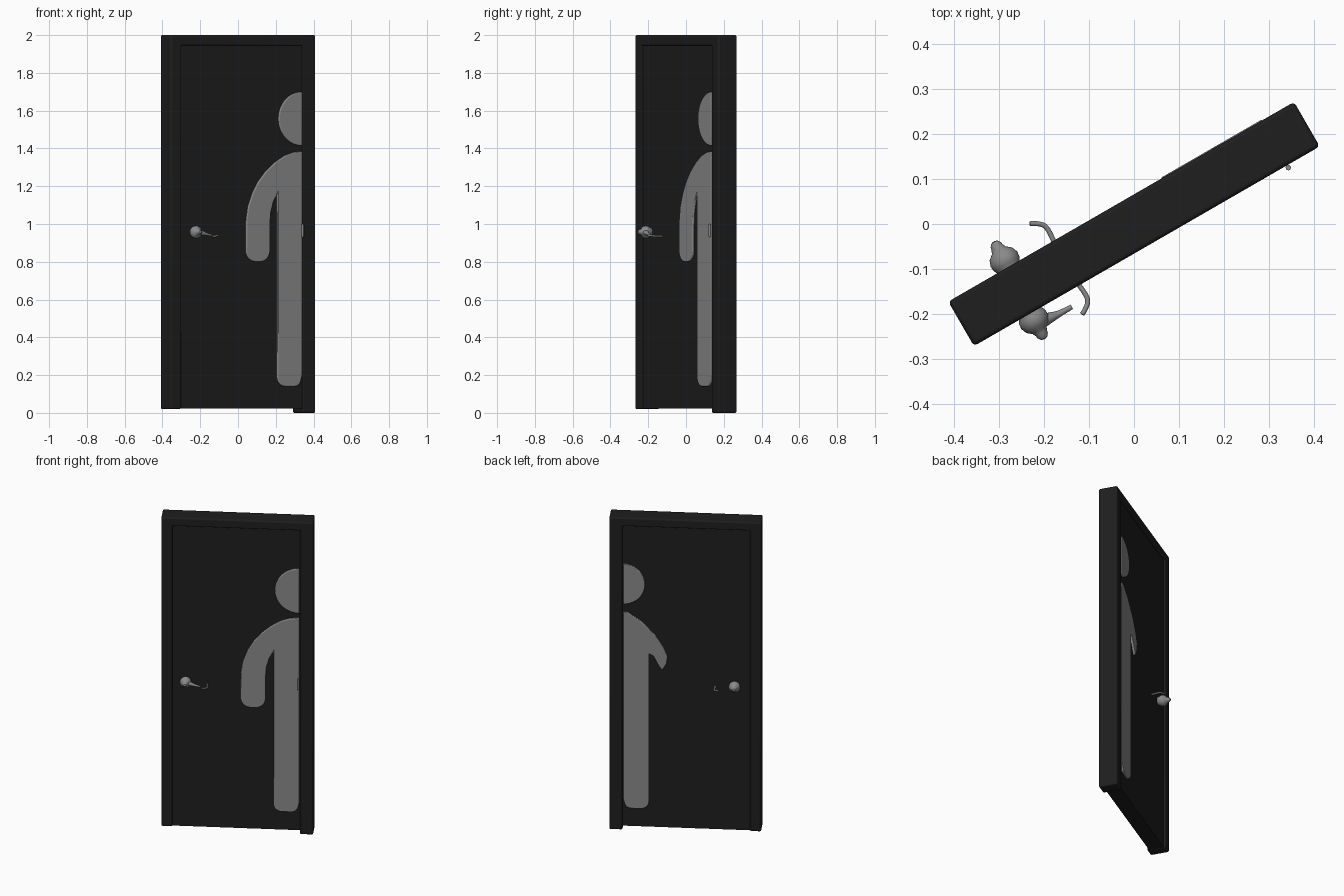
import bpy, bmesh, math
from mathutils import Vector

if "Cube" in bpy.data.objects:
    bpy.data.objects.remove(bpy.data.objects["Cube"])

ANGLE = math.radians(30)  # whole door is turned about z


def material(name, v):
    m = bpy.data.materials.new(name)
    m.diffuse_color = (v, v, v, 1)
    m.use_nodes = True
    m.node_tree.nodes["Principled BSDF"].inputs["Base Color"].default_value = m.diffuse_color
    return m


BLACK = material("door black", 0.013)
GREY = material("light grey", 0.25)


def finish(ob, mat, bevel=0.0):
    ob.data.materials.append(mat)
    ob.rotation_euler.z = ANGLE
    if bevel:
        b = ob.modifiers.new("bevel", 'BEVEL')
        b.width, b.segments = bevel, 3
        b.limit_method, b.angle_limit = 'ANGLE', math.radians(40)
    bpy.ops.object.select_all(action='DESELECT')
    ob.select_set(True)
    bpy.context.view_layer.objects.active = ob
    if ob.type == 'MESH':
        bpy.ops.object.shade_smooth_by_angle(angle=math.radians(35))


def add_mesh(name, bm, mat, bevel=0.0):
    bmesh.ops.recalc_face_normals(bm, faces=bm.faces)
    me = bpy.data.meshes.new(name)
    bm.to_mesh(me)
    bm.free()
    ob = bpy.data.objects.new(name, me)
    bpy.context.collection.objects.link(ob)
    finish(ob, mat, bevel)
    return ob


def prism(name, pts, y0, y1, mat, bevel=0.0):
    """Outline in x-z, extruded from y0 to y1."""
    bm = bmesh.new()
    face = bm.faces.new([bm.verts.new((x, y0, z)) for x, z in pts])
    ext = bmesh.ops.extrude_face_region(bm, geom=[face])
    moved = [v for v in ext["geom"] if isinstance(v, bmesh.types.BMVert)]
    bmesh.ops.translate(bm, verts=moved, vec=(0, y1 - y0, 0))
    return add_mesh(name, bm, mat, bevel)


def arc(cx, cz, r, a0, a1, n=8):
    return [(cx + r * math.cos(math.radians(a0 + (a1 - a0) * i / n)),
             cz + r * math.sin(math.radians(a0 + (a1 - a0) * i / n))) for i in range(n + 1)]


def lathe(name, profile, x, z, side, mat, seg=32):
    """Profile of (radius, distance) turned about the y direction."""
    bm = bmesh.new()
    rings = []
    for r, d in profile:
        rings.append([bm.verts.new((x + r * math.cos(2 * math.pi * i / seg), side * d,
                                    z + r * math.sin(2 * math.pi * i / seg))) for i in range(seg)])
    for a, b in zip(rings, rings[1:]):
        for i in range(seg):
            j = (i + 1) % seg
            bm.faces.new((a[i], a[j], b[j], b[i]))
    bm.faces.new(rings[0])
    bm.faces.new(rings[-1])
    add_mesh(name, bm, mat)


def rod(name, pts, depth, mat):
    """Smooth rod through points of (x, y, z, radius factor)."""
    cu = bpy.data.curves.new(name, 'CURVE')
    cu.dimensions = '3D'
    cu.bevel_depth, cu.bevel_resolution, cu.use_fill_caps = depth, 4, True
    sp = cu.splines.new('NURBS')
    sp.points.add(len(pts) - 1)
    for p, (x, y, z, r) in zip(sp.points, pts):
        p.co, p.radius = (x, y, z, 1), r
    sp.order_u, sp.use_endpoint_u = 3, True
    ob = bpy.data.objects.new(name, cu)
    bpy.context.collection.objects.link(ob)
    finish(ob, mat)


# Frame: one inverted U, the hinge jamb reaches the floor
W, D = 0.443, 0.057
prism("door_frame", [(-W, 0.02), (-W, 2), (W, 2), (W, 0), (0.365, 0), (0.365, 1.945),
                     (-0.378, 1.945), (-0.378, 0.02)], -D, D, BLACK, 0.009)

# Door leaf, slightly recessed on both sides
prism("door_leaf", [(-0.385, 0.022), (0.372, 0.022), (0.372, 1.95), (-0.385, 1.95)],
      -0.045, 0.045, BLACK)

# Half figure on the front
EDGE = 0.362
leg = arc(0.26, 0.19, 0.05, 180, 270) + arc(0.315, 0.18, 0.04, 270, 345) + [(EDGE, 0.2)]
front_body = (leg + [(EDGE, 1.385), (0.31, 1.38), (0.256, 1.362), (0.195, 1.325), (0.14, 1.278),
                     (0.095, 1.225), (0.06, 1.165), (0.033, 1.095), (0.021, 1.02)]
              + arc(0.079, 0.86, 0.06, 180, 270) + arc(0.105, 0.86, 0.06, 270, 360)
              + [(0.165, 1.0), (0.17, 1.06), (0.185, 1.115), (0.21, 1.16)])
prism("front_figure_body", front_body, -0.04, -0.056, GREY, 0.005)
prism("front_figure_head", arc(EDGE, 1.557, 0.143, 90, 270, 28), -0.04, -0.056, GREY, 0.005)

# Half figure on the back, with a shorter tapering arm
back_body = leg + [(EDGE, 1.395), (0.34, 1.395), (0.263, 1.345), (0.175, 1.255), (0.125, 1.175),
                   (0.102, 1.12), (0.108, 1.075), (0.134, 1.03), (0.155, 1.06), (0.185, 1.12), (0.21, 1.135)]
prism("back_figure_body", back_body, 0.04, 0.059, GREY, 0.004)
prism("back_figure_head", arc(EDGE, 1.575, 0.128, 90, 270, 28), 0.04, 0.059, GREY, 0.004)

# Door knobs on both sides
KNOB = [(0.024, 0.04), (0.026, 0.052), (0.033, 0.065), (0.034, 0.077), (0.029, 0.09), (0.018, 0.099),
        (0.014, 0.107), (0.013, 0.113), (0.008, 0.12), (0.002, 0.122)]
lathe("front_knob", KNOB, -0.299, 0.957, -1, GREY)
lathe("back_knob", KNOB, -0.289, 0.95, 1, GREY)

# Thin lever and curved hooks beside the knobs
rod("front_lever", [(-0.295, -0.083, 0.957, 2.6), (-0.265, -0.087, 0.952, 1.7),
                    (-0.24, -0.09, 0.945, 0.9), (-0.212, -0.09, 0.94, 0.8)], 0.007, GREY)
for side, name in ((-1, "front_hook"), (1, "back_hook")):
    rod(name, [(-0.176, side * 0.04, 0.935, 1), (-0.17, side * 0.075, 0.935, 1),
               (-0.174, side * 0.104, 0.937, 1), (-0.2, side * 0.116, 0.94, 1)], 0.0055, GREY)

# Small hinge pin at the jamb
rod("hinge_pin", [(0.359, -0.063, 0.93, 1), (0.359, -0.063, 0.96, 1), (0.359, -0.063, 1.0, 1)], 0.006, GREY)
